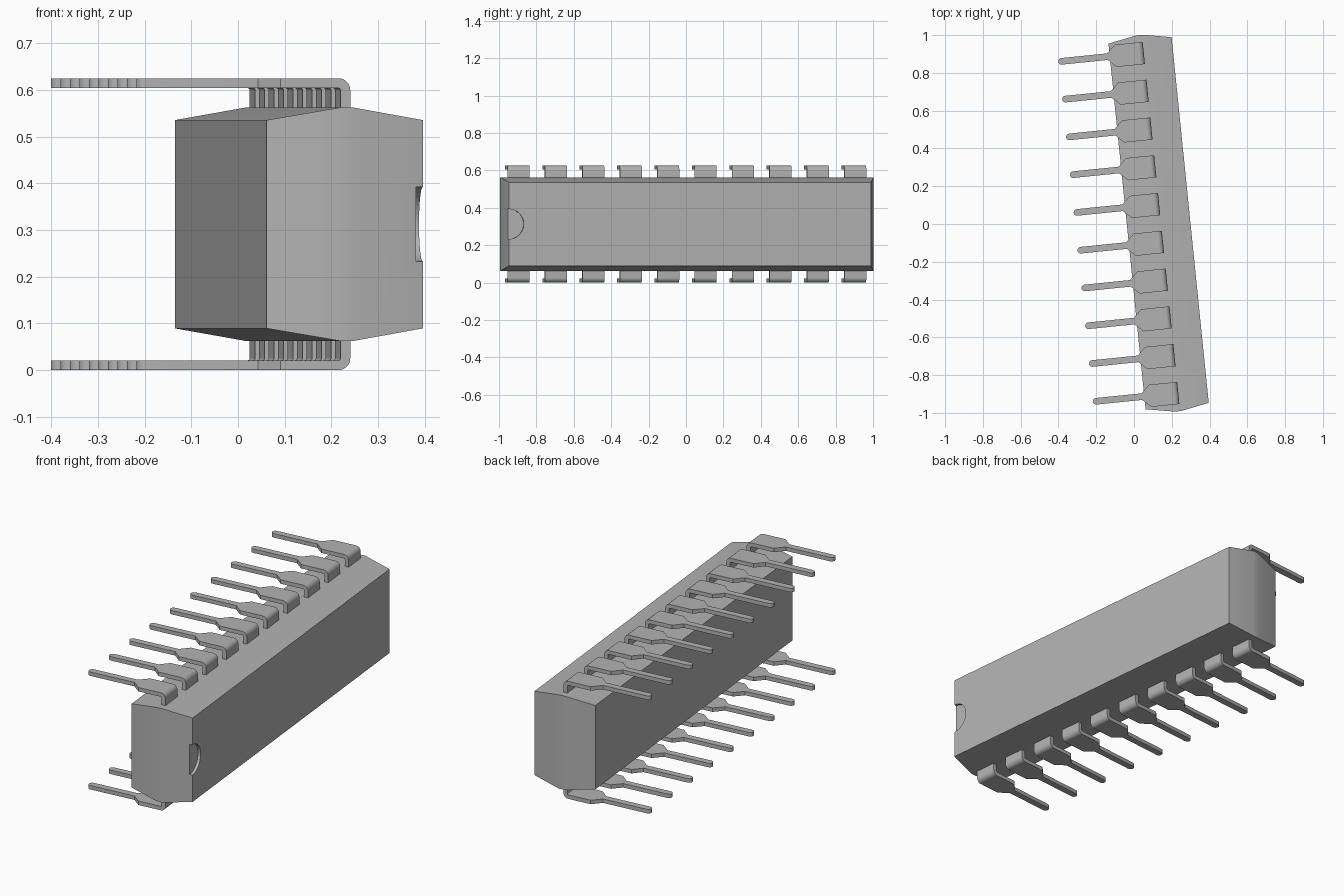
import bpy, bmesh, math
from mathutils import Matrix

if "Cube" in bpy.data.objects:
    bpy.data.objects.remove(bpy.data.objects["Cube"])

grey = bpy.data.materials.new("light_grey")
grey.use_nodes = True
colour = (0.45, 0.45, 0.45, 1)
grey.diffuse_color = colour
grey.node_tree.nodes["Principled BSDF"].inputs["Base Color"].default_value = colour

# Local frame: x is package depth, y its length, z its width (centred)
TURN = math.asin(0.101)
MID_Y, MID_Z = -0.009, 0.3125
PITCH, COUNT = 0.201, 10
FRAME = (Matrix.Translation((0, 0, MID_Z)) @ Matrix.Rotation(TURN, 4, "Z")
         @ Matrix.Translation((0, MID_Y, 0)))


def loft(name, rings):
    """Bridge a list of four-cornered rings into a closed solid."""
    bm = bmesh.new()
    loops = [[bm.verts.new(p) for p in ring] for ring in rings]
    for a, b in zip(loops, loops[1:]):
        for i in range(4):
            j = (i + 1) % 4
            bm.faces.new((a[i], a[j], b[j], b[i]))
    bm.faces.new(loops[0])
    bm.faces.new(loops[-1])
    bmesh.ops.recalc_face_normals(bm, faces=bm.faces)
    mesh = bpy.data.meshes.new(name)
    bm.to_mesh(mesh)
    bm.free()
    mesh.materials.append(grey)
    obj = bpy.data.objects.new(name, mesh)
    bpy.context.collection.objects.link(obj)
    obj.matrix_world = FRAME
    return obj


def smooth(obj, degrees):
    bpy.ops.object.select_all(action="DESELECT")
    obj.select_set(True)
    bpy.context.view_layer.objects.active = obj
    bpy.ops.object.shade_smooth_by_angle(angle=math.radians(degrees))


# Package body: tapers both ways from a narrow middle band
layers = [(-0.038, 0.973, 0.223), (0.115, 1.001, 0.2495),
          (0.148, 1.001, 0.2495), (0.298, 0.973, 0.223)]
body = loft("package_body", [[(x, -hy, -hz), (x, hy, -hz), (x, hy, hz), (x, -hy, hz)]
                             for x, hy, hz in layers])
smooth(body, 30)

# Half-round notch sunk into the face at the front end
bpy.ops.mesh.primitive_cylinder_add(vertices=48, radius=0.08, depth=0.04)
cutter = bpy.context.object
cutter.name = "notch_cutter"
cutter.data.materials.append(grey)
cutter.matrix_world = (FRAME @ Matrix.Translation((0.303, -0.973, 0))
                       @ Matrix.Rotation(math.pi / 2, 4, "Y"))
cutter.hide_render = True
cutter.hide_set(True)
cut = body.modifiers.new("notch", "BOOLEAN")
cut.operation = "DIFFERENCE"
cut.solver = "EXACT"
cut.object = cutter

# Lead: stations hold centre x, centre z, direction angle and half width
HALF, WIDE, THIN, BEND = 0.0105, 0.059, 0.0175, 0.0155
LEG_Z = MID_Z - HALF
stations = []
for k in range(6):  # rounded tip
    a = math.radians(5 + 17 * k)
    stations.append((-0.294 - THIN * math.cos(a), LEG_Z, 0, THIN * math.sin(a)))
stations += [(-0.051, LEG_Z, 0, THIN), (-0.007, LEG_Z, 0, WIDE)]
bend_x = 0.143 - HALF - BEND
for k in range(9):  # bend towards the body
    a = math.pi / 2 * k / 8
    stations.append((bend_x + BEND * math.sin(a),
                     LEG_Z - BEND + BEND * math.cos(a), a, WIDE))
stations.append((bend_x + BEND, 0.235, math.pi / 2, WIDE))

rings = []
first_y = -PITCH * (COUNT - 1) / 2
for x, z, a, w in stations:
    nx, nz = HALF * math.sin(a), HALF * math.cos(a)
    rings.append([(x - nx, first_y - w, z - nz), (x - nx, first_y + w, z - nz),
                  (x + nx, first_y + w, z + nz), (x + nx, first_y - w, z + nz)])
leads = loft("lead_pins", rings)
smooth(leads, 30)

# Repeat along the length and mirror to the lower side
row = leads.modifiers.new("row", "ARRAY")
row.count = COUNT
row.use_relative_offset = False
row.use_constant_offset = True
row.constant_offset_displace = (0, PITCH, 0)
flip = leads.modifiers.new("both_sides", "MIRROR")
flip.use_axis = (False, False, True)
flip.use_mirror_merge = False
